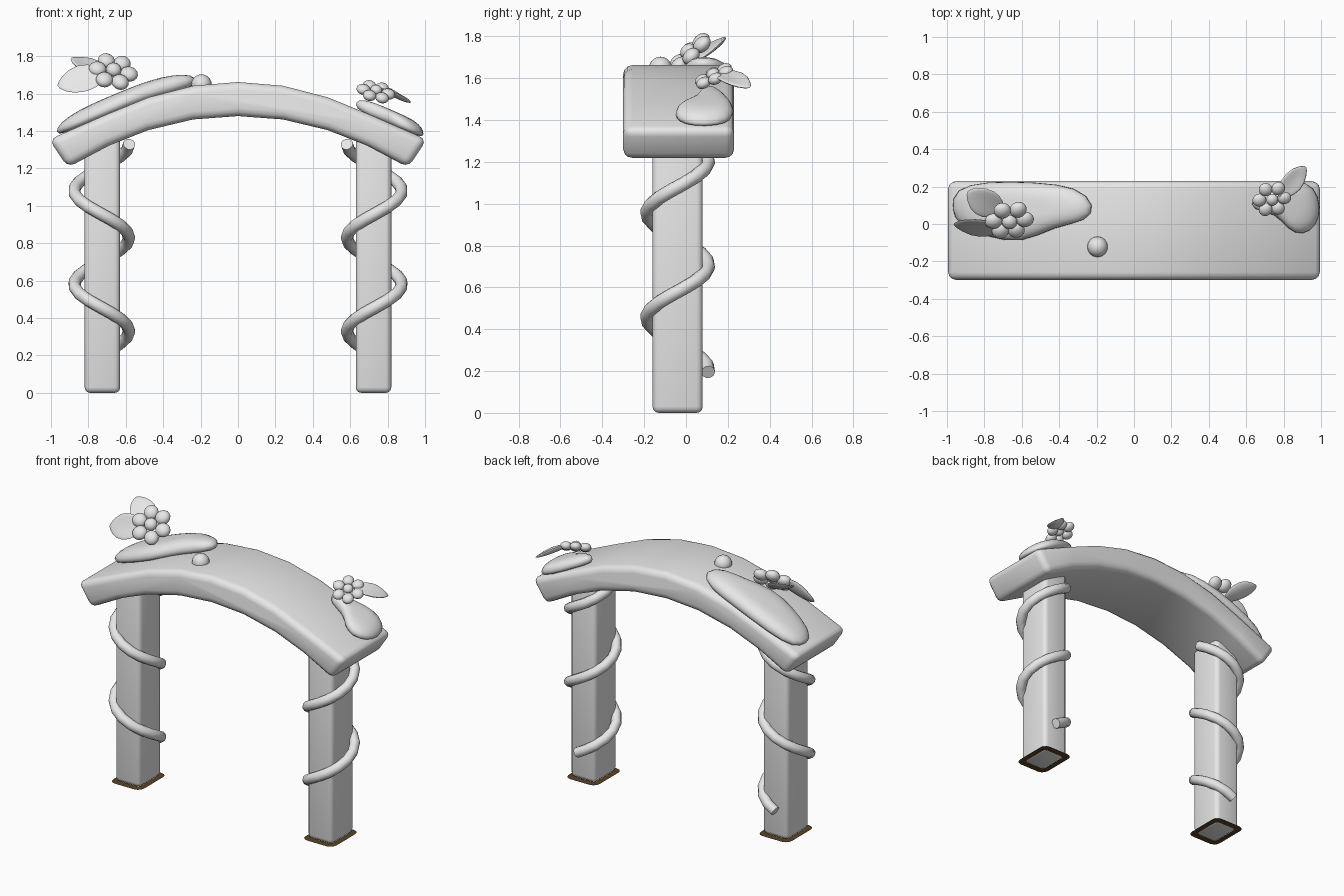
import bpy, bmesh, math
from mathutils import Vector, Matrix

cube = bpy.data.objects.get("Cube")
if cube:
    bpy.data.objects.remove(cube, do_unlink=True)


def material(name, rgb):
    m = bpy.data.materials.new(name)
    m.use_nodes = True
    m.diffuse_color = (*rgb, 1)
    m.node_tree.nodes["Principled BSDF"].inputs["Base Color"].default_value = (*rgb, 1)
    return m


GREY = material("light grey", (0.8, 0.8, 0.8))
BROWN = material("dark brown", (0.1, 0.055, 0.02))


def activate(ob):
    bpy.ops.object.select_all(action='DESELECT')
    ob.select_set(True)
    bpy.context.view_layer.objects.active = ob


def finish(name, bm, mat=GREY, bevel=0, subsurf=0, angle=60):
    bmesh.ops.recalc_face_normals(bm, faces=bm.faces)
    mesh = bpy.data.meshes.new(name)
    bm.to_mesh(mesh)
    bm.free()
    mesh.materials.append(mat)
    ob = bpy.data.objects.new(name, mesh)
    bpy.context.collection.objects.link(ob)
    if bevel:
        mod = ob.modifiers.new("bevel", 'BEVEL')
        mod.width, mod.segments = bevel, 3
        mod.limit_method, mod.angle_limit = 'ANGLE', math.radians(40)
    if subsurf:
        mod = ob.modifiers.new("subsurf", 'SUBSURF')
        mod.levels = mod.render_levels = subsurf
    activate(ob)
    for mod in list(ob.modifiers):
        bpy.ops.object.modifier_apply(modifier=mod.name)
    bpy.ops.object.shade_smooth_by_angle(angle=math.radians(angle))
    return ob


# Arched beam: half profile mirrored, then extruded in depth
TOP = [(0, 1.662), (0.24, 1.642), (0.48, 1.58), (0.7, 1.49), (1.01, 1.355)]
UNDER = [(0, 1.48), (0.24, 1.462), (0.48, 1.405), (0.69, 1.322), (0.91, 1.205)]


def beam_top(x):
    x = min(abs(x), TOP[-1][0])
    for (x0, z0), (x1, z1) in zip(TOP, TOP[1:]):
        if x <= x1:
            return z0 + (z1 - z0) * (x - x0) / (x1 - x0)


bm = bmesh.new()
outline = ([(-x, z) for x, z in TOP[:0:-1]] + TOP + UNDER[::-1]
           + [(-x, z) for x, z in UNDER[1:]])
face = bm.faces.new([bm.verts.new((x, -0.3, z)) for x, z in outline])
ext = bmesh.ops.extrude_face_region(bm, geom=[face])
bmesh.ops.translate(bm, vec=(0, 0.53, 0),
                    verts=[v for v in ext["geom"] if isinstance(v, bmesh.types.BMVert)])
finish("arch_beam", bm, bevel=0.042, angle=40)


# Posts, ground rims and climbing vines on both sides
def rounded_rect(cx, cy, hx, hy, r):
    pts = []
    for i, (sx, sy) in enumerate([(1, 1), (-1, 1), (-1, -1), (1, -1)]):
        for k in range(4):
            a = math.pi / 2 * (i + k / 3)
            pts.append((cx + sx * (hx - r) + r * math.cos(a),
                        cy + sy * (hy - r) + r * math.sin(a), 0.0005))
    return pts


PX, PY = 0.725, -0.04
for side, s in (("left", 1), ("right", -1)):
    bm = bmesh.new()
    bmesh.ops.create_cube(bm, size=1, matrix=Matrix.Translation((s * PX, PY, 0.69))
                          @ Matrix.Diagonal((0.19, 0.24, 1.38, 1)))
    finish(side + "_post", bm, bevel=0.03, angle=40)

    bm = bmesh.new()
    outer = [bm.verts.new(p) for p in rounded_rect(s * PX, PY, 0.117, 0.147, 0.045)]
    inner = [bm.verts.new(p) for p in rounded_rect(s * PX, PY, 0.077, 0.1, 0.02)]
    n = len(outer)
    for i in range(n):
        j = (i + 1) % n
        bm.faces.new((outer[i], outer[j], inner[j], inner[i]))
    finish(side + "_ground_rim", bm, BROWN)

    curve = bpy.data.curves.new(side + "_vine", 'CURVE')
    curve.dimensions = '3D'
    curve.bevel_depth, curve.bevel_resolution = 0.033, 3
    curve.use_fill_caps = True
    spline = curve.splines.new('POLY')
    steps = 34
    spline.points.add(steps)
    for i, p in enumerate(spline.points):
        turn = -0.5 + 2.27 * i / steps
        a = math.tau * turn
        p.co = (s * (PX + 0.004 + 0.147 * math.cos(a)), PY - 0.147 * math.sin(a),
                1.08 - 0.5 * turn, 1)
    curve.materials.append(GREY)
    vine = bpy.data.objects.new(side + "_vine", curve)
    bpy.context.collection.objects.link(vine)
    activate(vine)
    bpy.ops.object.convert(target='MESH')
    bpy.ops.object.shade_smooth_by_angle(angle=math.radians(60))


# Moss patches: domes of shrinking outlines that follow the beam
def moss(name, pts, centre, height):
    bm = bmesh.new()
    c = Vector(centre)
    rings = []
    for scale, h in ((0.95, -0.15), (1.02, 0.3), (0.95, 0.75), (0.7, 1.02), (0.35, 1.08)):
        ring = []
        for p in pts:
            q = c + (Vector(p) - c) * scale
            ring.append(bm.verts.new((q.x, q.y, beam_top(q.x) + height * h)))
        rings.append(ring)
    n = len(pts)
    for a, b in zip(rings, rings[1:]):
        for i in range(n):
            j = (i + 1) % n
            bm.faces.new((a[i], a[j], b[j], b[i]))
    bm.faces.new(rings[0])
    bm.faces.new(rings[-1])
    finish(name, bm, subsurf=1, angle=80)


moss("large_moss", [(-0.98, 0.08), (-0.96, 0.19), (-0.8, 0.23), (-0.52, 0.225), (-0.3, 0.2),
                    (-0.2, 0.1), (-0.25, 0.01), (-0.42, -0.01), (-0.6, -0.11),
                    (-0.78, -0.07), (-0.94, -0.01)], (-0.62, 0.08), 0.085)
moss("small_moss", [(1.0, 0.09), (0.98, -0.01), (0.9, -0.065), (0.82, -0.03), (0.76, 0.06),
                    (0.63, 0.07), (0.62, 0.14), (0.75, 0.2), (0.87, 0.24), (0.97, 0.2)],
     (0.84, 0.1), 0.07)


# Flowers and leaves
def frame(origin, along, normal):
    z = Vector(normal).normalized()
    x = Vector(along)
    x = (x - z * x.dot(z)).normalized()
    m = Matrix((x, z.cross(x), z)).transposed().to_4x4()
    m.translation = Vector(origin)
    return m


def ball(bm, matrix, size):
    bmesh.ops.create_uvsphere(bm, u_segments=16, v_segments=10, radius=1,
                              matrix=matrix @ Matrix.Diagonal((*size, 1)))


def flower(name, centre, normal, along, spread, r):
    m = frame(centre, along, normal)
    bm = bmesh.new()
    ball(bm, m @ Matrix.Translation((0, 0, r * 0.3)), (r * 0.9, r * 0.9, r * 0.75))
    for k in range(6):
        ball(bm, m @ Matrix.Rotation(math.tau * k / 6, 4, 'Z')
             @ Matrix.Translation((spread, 0, 0)), (r * 1.05, r, r * 0.75))
    finish(name, bm, angle=80)


def leaf(name, base, tip, normal, width):
    base, tip = Vector(base), Vector(tip)
    m = frame((base + tip) / 2, tip - base, normal)
    bm = bmesh.new()
    ball(bm, Matrix(), (1, 1, 1))
    for v in bm.verts:
        t = v.co.x
        v.co.y *= 1 - 0.35 * max(t, 0) ** 2
        v.co = Vector((t * (tip - base).length / 2, v.co.y * width / 2,
                       v.co.z * 0.014 + 0.015 * v.co.y ** 2))
    bm.transform(m)
    finish(name, bm, angle=80)


flower("large_flower", (-0.667, 0.02, 1.718), (0.15, -0.68, 0.72), (1, 0, -0.1), 0.085, 0.046)
leaf("large_flower_front_leaf", (-0.71, 0.02, 1.68), (-0.965, -0.04, 1.665),
     (-0.15, -0.82, 0.5), 0.17)
leaf("large_flower_back_leaf", (-0.71, 0.06, 1.7), (-0.89, 0.18, 1.785),
     (0.2, -0.45, 0.85), 0.16)
flower("small_flower", (0.737, 0.134, 1.61), (0.2, -0.42, 0.85), (1, 0.1, -0.2), 0.068, 0.036)
leaf("small_flower_leaf", (0.77, 0.15, 1.625), (0.92, 0.305, 1.555), (0.45, -0.05, 0.85), 0.12)

# Round bud on the beam
bm = bmesh.new()
ball(bm, Matrix.Translation((-0.195, -0.122, 1.648)), (0.055, 0.055, 0.055))
finish("bud", bm, angle=80)
